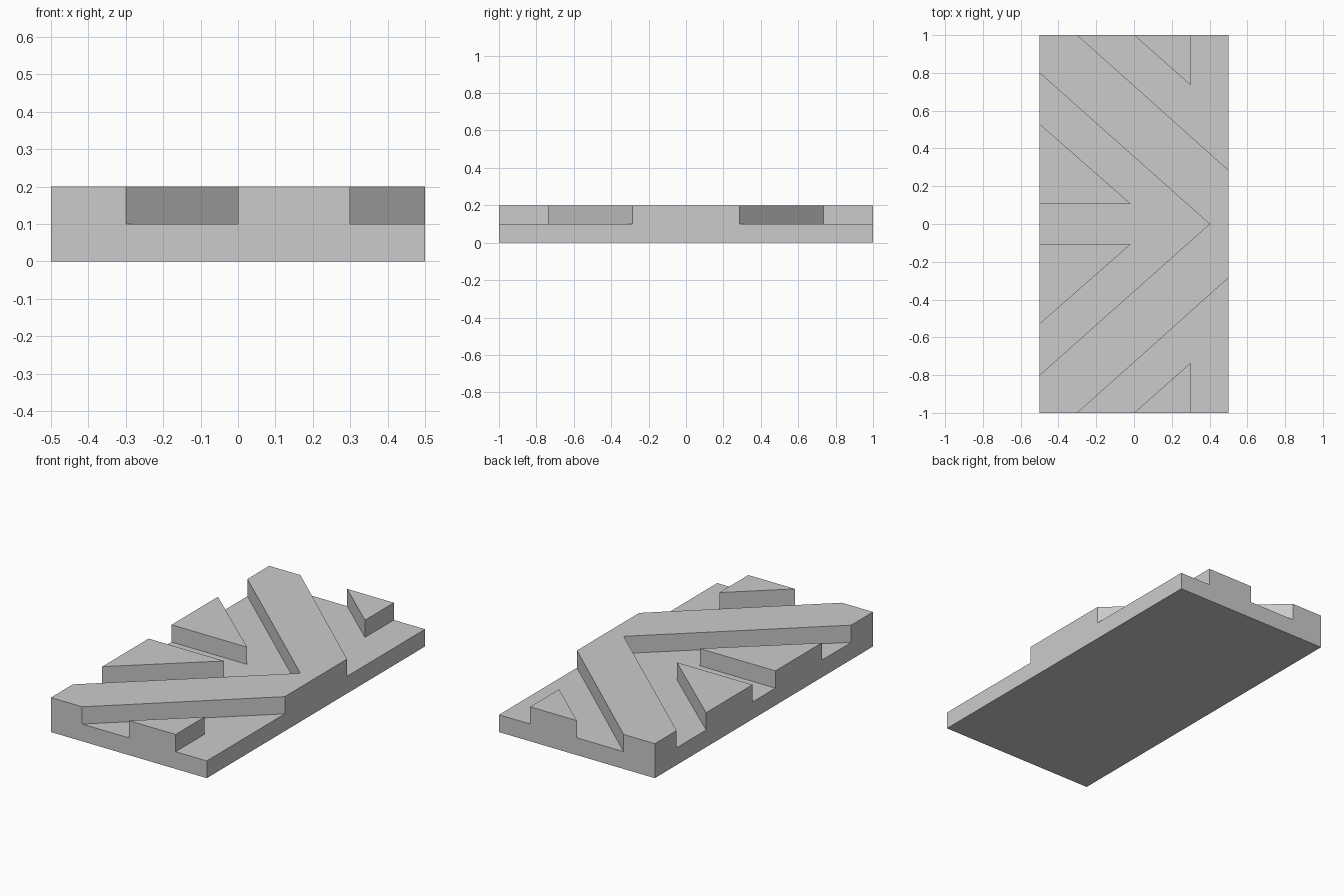
import bpy, bmesh

if "Cube" in bpy.data.objects:
    bpy.data.objects.remove(bpy.data.objects["Cube"])

grey = bpy.data.materials.new("light grey")
grey.diffuse_color = (0.6, 0.6, 0.6, 1)
grey.use_nodes = True
grey.node_tree.nodes["Principled BSDF"].inputs["Base Color"].default_value = grey.diffuse_color


def prism(name, outline, z0, z1):
    """Extrude a flat outline from z0 up to z1."""
    bm = bmesh.new()
    face = bm.faces.new([bm.verts.new((x, y, z0)) for x, y in outline])
    top = bmesh.ops.extrude_face_region(bm, geom=[face])["geom"]
    bmesh.ops.translate(bm, vec=(0, 0, z1 - z0),
                        verts=[v for v in top if isinstance(v, bmesh.types.BMVert)])
    bmesh.ops.recalc_face_normals(bm, faces=bm.faces)
    mesh = bpy.data.meshes.new(name)
    bm.to_mesh(mesh)
    bm.free()
    mesh.materials.append(grey)
    obj = bpy.data.objects.new(name, mesh)
    bpy.context.collection.objects.link(obj)
    return obj


def mirror_y(points):
    return [(x, -y) for x, y in points]


# Full-height slab that the grooves are cut from
tile = prism("chevron_tile", [(-0.5, -1), (0.5, -1), (0.5, 1), (-0.5, 1)], 0, 0.2)

# Grooves outside the chevron, leaving a raised triangle at each end
outer = [(-0.5, -1.179), (0.6, -0.196), (0.6, -1.179),
         (0.3, -1.179), (0.3, -0.735), (-0.2, -1.177)]

# Groove inside the chevron, leaving two raised triangles on the left edge
half = [(-0.6, 0.889), (-0.6, 0.618), (-0.015, 0.105), (-0.6, 0.105)]
inner = [(0.4, 0)] + half + mirror_y(half)[::-1]

cutters = [prism("outer_groove_front", outer, 0.1, 0.3),
           prism("outer_groove_back", mirror_y(outer), 0.1, 0.3),
           prism("inner_groove", inner, 0.1, 0.3)]

for cutter in cutters:
    mod = tile.modifiers.new(cutter.name, "BOOLEAN")
    mod.operation = "DIFFERENCE"
    mod.solver = "EXACT"
    mod.object = cutter

# Bake the cuts, then remove the cutters
bpy.context.view_layer.update()
depsgraph = bpy.context.evaluated_depsgraph_get()
carved = bpy.data.meshes.new_from_object(tile.evaluated_get(depsgraph))
tile.modifiers.clear()
tile.data = carved
carved.materials.clear()
carved.materials.append(grey)
for polygon in carved.polygons:
    polygon.material_index = 0
for cutter in cutters:
    bpy.data.objects.remove(cutter)
